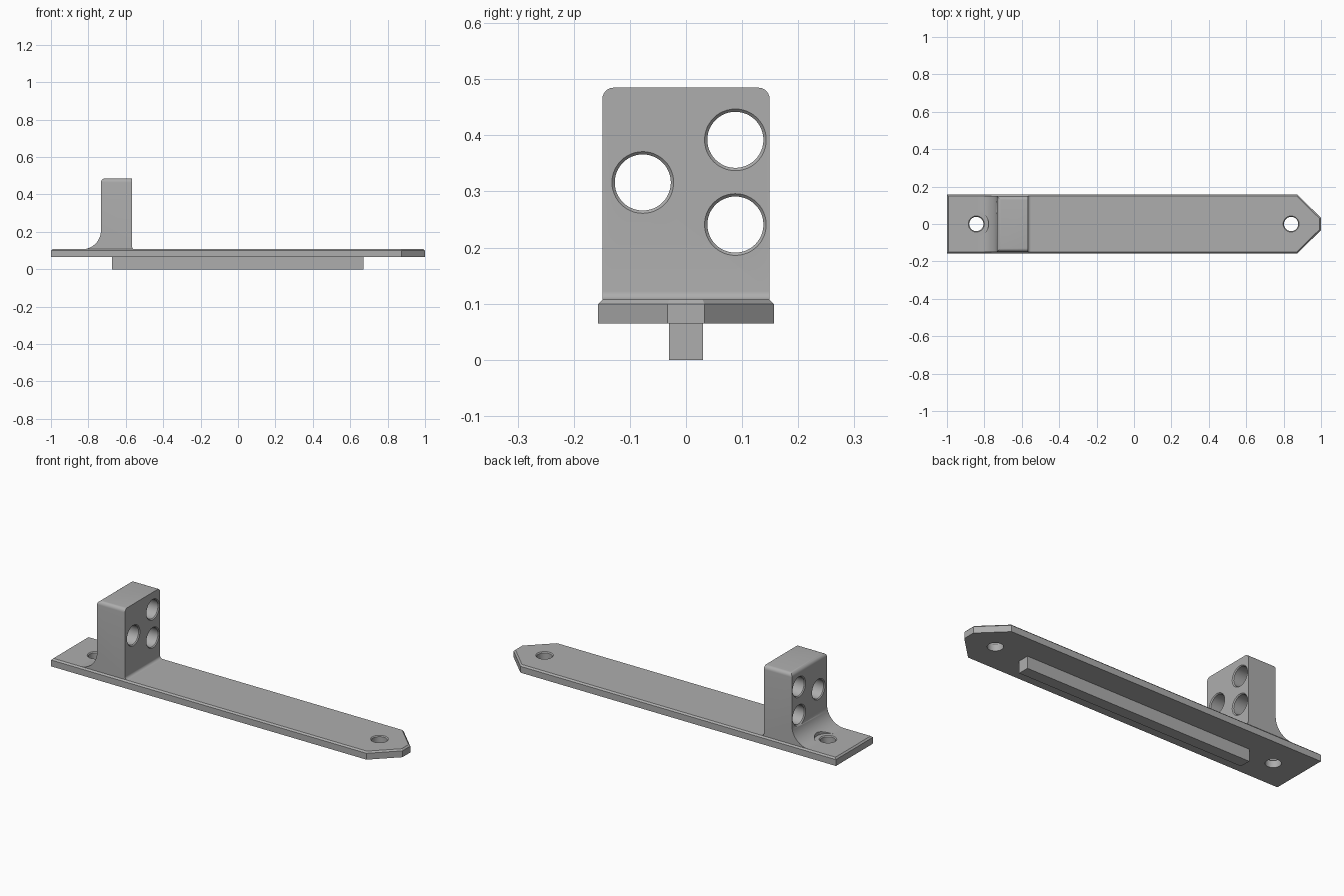
import bpy, bmesh, math
from mathutils import Matrix, Vector

cube = bpy.data.objects.get("Cube")
if cube:
    bpy.data.objects.remove(cube, do_unlink=True)

GREY = (0.42, 0.42, 0.42, 1)
mat = bpy.data.materials.new("matte grey")
mat.use_nodes = True
mat.diffuse_color = GREY
mat.node_tree.nodes["Principled BSDF"].inputs["Base Color"].default_value = GREY


def finish(name, bm):
    bmesh.ops.recalc_face_normals(bm, faces=bm.faces[:])
    mesh = bpy.data.meshes.new(name)
    bm.to_mesh(mesh)
    bm.free()
    mesh.materials.append(mat)
    obj = bpy.data.objects.new(name, mesh)
    bpy.context.collection.objects.link(obj)
    return obj


def prism(points, direction):
    """Extrude a closed outline of 3D points along a direction."""
    bm = bmesh.new()
    face = bm.faces.new([bm.verts.new(p) for p in points])
    new = bmesh.ops.extrude_face_region(bm, geom=[face])["geom"]
    bmesh.ops.translate(bm, vec=direction,
                        verts=[v for v in new if isinstance(v, bmesh.types.BMVert)])
    return bm


def arc(cx, cz, r, start, end, steps=10):
    angles = [math.radians(start + (end - start) * i / steps) for i in range(steps + 1)]
    return [(cx + r * math.cos(a), cz + r * math.sin(a)) for a in angles]


def drill(obj, profile, matrix, sides=48):
    """Cut a round hole; the profile lists (radius, height) along the drill axis."""
    bm = bmesh.new()
    rings = [[bm.verts.new((r * math.cos(math.tau * i / sides),
                            r * math.sin(math.tau * i / sides), h))
              for i in range(sides)] for r, h in profile]
    for low, high in zip(rings, rings[1:]):
        for i in range(sides):
            j = (i + 1) % sides
            bm.faces.new((low[i], low[j], high[j], high[i]))
    bm.faces.new(rings[0][::-1])
    bm.faces.new(rings[-1])
    bm.transform(matrix)
    cutter = finish("hole_cutter", bm)
    cutter.hide_render = True
    mod = obj.modifiers.new("hole", 'BOOLEAN')
    mod.operation, mod.solver, mod.object = 'DIFFERENCE', 'EXACT', cutter
    bpy.context.view_layer.objects.active = obj
    bpy.ops.object.modifier_apply(modifier=mod.name)
    bpy.data.objects.remove(cutter, do_unlink=True)


def smooth(obj):
    bpy.ops.object.select_all(action='DESELECT')
    obj.select_set(True)
    bpy.context.view_layer.objects.active = obj
    bpy.ops.object.shade_smooth_by_angle(angle=math.radians(30))


BASE, TOP, HALF = 0.065, 0.107, 0.157
HOLES = (-0.843, 0.84)

# Base plate with a pointed end and a chamfered upper rim
outline = [(-1, -HALF), (0.873, -HALF), (1, -0.033), (1, 0.033), (0.873, HALF), (-1, HALF)]
bm = prism([(x, y, BASE) for x, y in outline], Vector((0, 0, TOP - BASE)))
rim = [e for e in bm.edges if all(v.co.z > TOP - 0.001 for v in e.verts)]
bmesh.ops.bevel(bm, geom=rim, offset=0.008, segments=1, affect='EDGES')
plate = finish("base_plate", bm)
for x in HOLES:
    drill(plate, [(0.038, 0), (0.038, TOP - 0.005), (0.048, TOP + 0.005)],
          Matrix.Translation((x, 0, 0)))
smooth(plate)

# Locating rib under the plate
bm = prism([(x, y, 0) for x, y in ((-0.673, -0.03), (0.67, -0.03), (0.67, 0.03), (-0.673, 0.03))],
           Vector((0, 0, BASE)))
finish("bottom_rib", bm)

# Upright block with a wide fillet at the back and a small one in front
X0, X1, PEAK, W = -0.733, -0.567, 0.485, 0.149
BACK, FRONT, SINK = 0.1, 0.015, 0.09
side = [(X0 - BACK, SINK)]
side += arc(X0 - BACK, TOP + BACK, BACK, -90, 0, 14)
side += [(X0, PEAK), (X1, PEAK)]
side += arc(X1 + FRONT, TOP + FRONT, FRONT, 180, 270, 6)
side += [(X1 + FRONT, SINK)]
bm = prism([(x, -W, z) for x, z in side], Vector((0, 2 * W, 0)))
rounded = [e for e in bm.edges
           if all(v.co.z > PEAK - 0.001 for v in e.verts)
           and not all(v.co.x > X1 - 0.001 for v in e.verts)]
bmesh.ops.bevel(bm, geom=rounded, offset=0.02, segments=6, profile=0.5, affect='EDGES')
block = finish("upright_block", bm)

# Three through holes with chamfered mouths
LIP = 0.005
for y, z in ((-0.077, 0.316), (0.088, 0.392), (0.088, 0.241)):
    drill(block, [(0.05 + 2 * LIP, X0 - LIP), (0.05, X0 + LIP),
                  (0.05, X1 - LIP), (0.05 + 2 * LIP, X1 + LIP)],
          Matrix.Translation((0, y, z)) @ Matrix.Rotation(math.radians(90), 4, 'Y'))

# Screw head clearance cut into the fillet
drill(block, [(0.066, 0), (0.066, 0.3)], Matrix.Translation((HOLES[0], 0, 0)))
smooth(block)
